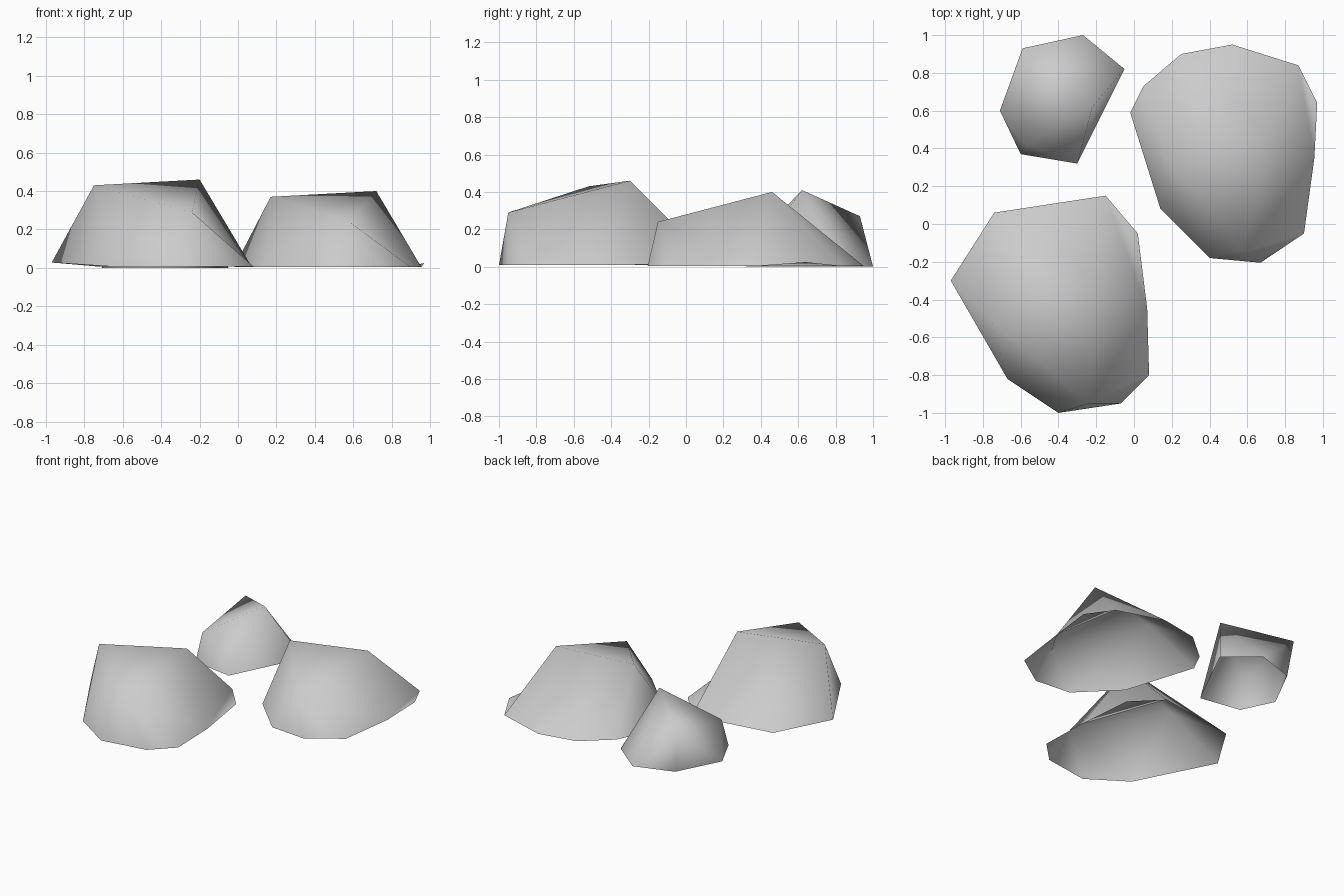
import bpy
import bmesh

cube = bpy.data.objects.get("Cube")
if cube:
    bpy.data.objects.remove(cube, do_unlink=True)

stone = bpy.data.materials.new("stone_grey")
stone.use_nodes = True
GREY = (0.6, 0.6, 0.6, 1.0)
stone.diffuse_color = GREY
stone.node_tree.nodes["Principled BSDF"].inputs["Base Color"].default_value = GREY


def rock(name, outline, peaks, base=0.0, lifted=None, flange=None, crease=None):
    """Faceted boulder: hull of a ground outline and its peaks, open below.
    A flange is a flat toe outside the edge from the last to the first outline point.
    A crease turns the edge from the second peak to that outline point into a hollow."""
    bm = bmesh.new()
    ring = [bm.verts.new((x, y, 0.028 if i == lifted else base))
            for i, (x, y) in enumerate(outline)]
    tops = [bm.verts.new(peak) for peak in peaks]
    bmesh.ops.convex_hull(bm, input=bm.verts[:])
    bm.normal_update()
    # remove the underside
    under = [f for f in bm.faces if f.normal.z < -0.7]
    bmesh.ops.delete(bm, geom=under, context='FACES')
    if crease is not None:
        ridge = bm.edges.get((tops[1], ring[crease]))
        if ridge:
            bmesh.ops.rotate_edges(bm, edges=[ridge], use_ccw=False)
    if flange:
        bm.faces.new((ring[-1], bm.verts.new(flange), ring[0]))
    bmesh.ops.recalc_face_normals(bm, faces=bm.faces[:])
    bm.normal_update()
    if sum(f.normal.z for f in bm.faces) < 0:
        bmesh.ops.reverse_faces(bm, faces=bm.faces[:])
    for f in bm.faces:
        f.smooth = True
    mesh = bpy.data.meshes.new(name)
    bm.to_mesh(mesh)
    bm.free()
    mesh.materials.append(stone)
    obj = bpy.data.objects.new(name, mesh)
    bpy.context.collection.objects.link(obj)
    return obj


# large boulder at the front
rock("front_rock",
     [(0.07, -0.45), (0.08, -0.80), (-0.07, -0.95), (-0.40, -1.0), (-0.67, -0.82),
      (-0.97, -0.30), (-0.74, 0.06), (-0.15, 0.15)],
     [(-0.75, -0.52, 0.43), (-0.20, -0.30, 0.46), (-0.24, -0.95, 0.29)],
     base=0.008, lifted=5, flange=(0.02, -0.05, 0.02), crease=1)

# large boulder on the side
rock("side_rock",
     [(0.87, 0.84), (0.52, 0.95), (0.25, 0.90), (0.05, 0.73), (-0.02, 0.59),
      (0.14, 0.08), (0.40, -0.18), (0.67, -0.205), (0.90, -0.05), (0.955, 0.35)],
     [(0.17, 0.35, 0.37), (0.72, 0.46, 0.40), (0.58, -0.15, 0.24)],
     base=0.004, flange=(0.97, 0.64, 0.025), crease=8)

# small boulder at the back
rock("back_rock",
     [(-0.55, 0.91), (-0.27, 1.0), (-0.05, 0.82), (-0.30, 0.32), (-0.60, 0.37), (-0.71, 0.60)],
     [(-0.22, 0.62, 0.41), (-0.59, 0.93, 0.27), (-0.58, 0.42, 0.20)])
